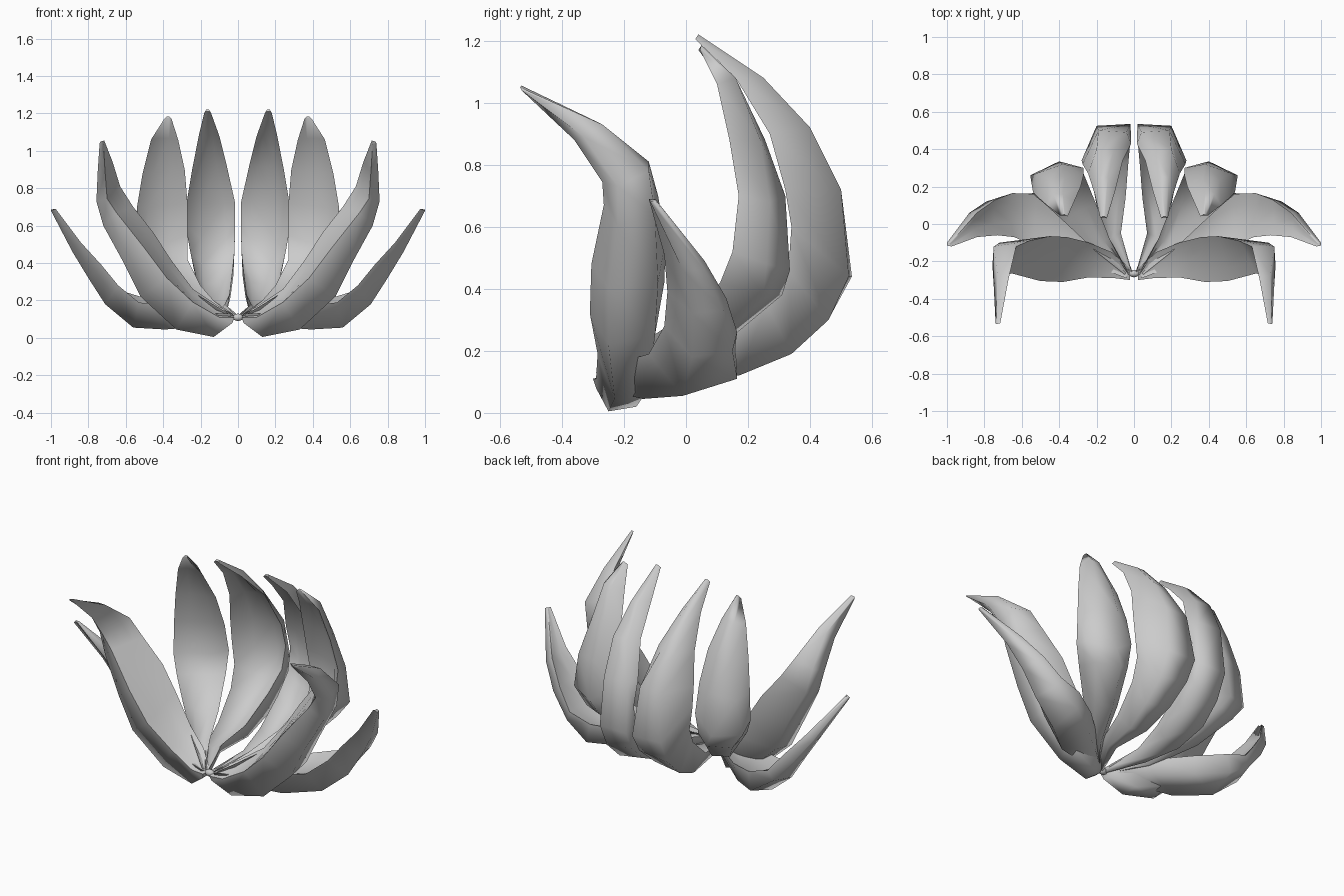
import bpy, bmesh, math
from mathutils import Vector

grey = bpy.data.materials.new("petal_grey")
grey.diffuse_color = (0.6, 0.6, 0.6, 1)


def finish(name, bm):
    bmesh.ops.recalc_face_normals(bm, faces=bm.faces)
    me = bpy.data.meshes.new(name)
    bm.to_mesh(me)
    bm.free()
    me.materials.append(grey)
    ob = bpy.data.objects.new(name, me)
    bpy.context.collection.objects.link(ob)
    bpy.context.view_layer.objects.active = ob
    ob.select_set(True)
    bpy.ops.object.shade_smooth_by_angle(angle=math.radians(85))
    ob.select_set(False)
    return ob


def petal(name, fill, rows):
    """Loft a section; each row is edge, two outer corners, edge.
    fill sets how far the inner face is raised towards the edges."""
    bm = bmesh.new()
    rings = []
    for r in rows:
        e1, s1, s2, e2 = (Vector(r[i:i + 3]) for i in (0, 3, 6, 9))
        i1 = s1.lerp(e1.lerp(e2, 0.3), fill)
        i2 = s2.lerp(e1.lerp(e2, 0.7), fill)
        rings.append([bm.verts.new(p) for p in (e1, s1, s2, e2, i2, i1)])
    n = len(rings[0])
    for a, b in zip(rings, rings[1:]):
        for i in range(n):
            j = (i + 1) % n
            bm.faces.new((a[i], a[j], b[j], b[i]))
    bm.faces.new(rings[0])
    bm.faces.new(rings[-1])
    ob = finish(name, bm)
    # matching petal on the other side
    ob.modifiers.new("mirror", 'MIRROR').use_mirror_merge = False


# tall petals beside the centre line
petal("back_petal", 0.6, [
    (.01, -.26, .13, .01, -.25, .10, .02, -.25, .10, .03, -.27, .13),
    (.07, -.05, .18, .09, -.04, .12, .13, -.06, .12, .14, -.10, .18),
    (.045, .14, .23, .06, .18, .14, .17, .17, .12, .20, .10, .22),
    (.03, .33, .35, .04, .35, .22, .20, .34, .19, .23, .26, .35),
    (.02, .44, .45, .025, .475, .33, .20, .46, .30, .255, .33, .46),
    (.015, .47, .58, .02, .535, .44, .20, .525, .44, .28, .34, .60),
    (.015, .43, .72, .04, .49, .72, .19, .50, .72, .275, .32, .72),
    (.06, .34, .92, .11, .39, .92, .20, .40, .92, .245, .27, .90),
    (.10, .18, 1.08, .14, .25, 1.08, .185, .25, 1.08, .21, .16, 1.08),
    (.145, .03, 1.205, .155, .04, 1.22, .17, .04, 1.22, .18, .03, 1.205)])

# second pair, fanned outward
petal("back_side_petal", 0.65, [
    (.03, -.26, .13, .03, -.25, .10, .04, -.25, .10, .05, -.27, .13),
    (.13, -.08, .20, .17, -.08, .13, .20, -.11, .14, .20, -.15, .22),
    (.20, .10, .28, .26, .13, .23, .36, .10, .24, .36, .00, .32),
    (.27, .27, .42, .35, .31, .38, .48, .25, .38, .48, .11, .42),
    (.27, .30, .55, .40, .335, .46, .555, .26, .48, .53, .15, .52),
    (.27, .26, .72, .38, .32, .70, .52, .27, .68, .54, .17, .70),
    (.285, .20, .90, .37, .255, .88, .46, .24, .88, .51, .14, .88),
    (.32, .12, 1.06, .38, .16, 1.08, .43, .16, 1.08, .465, .10, 1.06),
    (.355, .04, 1.17, .37, .05, 1.185, .38, .05, 1.185, .395, .045, 1.17)])

# low petals reaching out to the sides
petal("side_petal", 0.8, [
    (.02, -.25, .12, .03, -.24, .10, .05, -.27, .09, .04, -.29, .13),
    (.20, -.07, .17, .20, -.09, .10, .20, -.20, .06, .20, -.23, .13),
    (.36, .07, .19, .38, .06, .09, .39, -.14, .045, .38, -.19, .17),
    (.52, .16, .22, .54, .165, .11, .56, -.01, .055, .53, -.12, .19),
    (.65, .165, .26, .68, .15, .20, .71, .02, .18, .64, -.07, .28),
    (.74, .13, .37, .79, .12, .33, .80, .02, .32, .73, -.06, .39),
    (.84, .06, .49, .88, .06, .46, .885, -.01, .46, .84, -.07, .51),
    (.98, -.10, .69, 1.0, -.10, .685, 1.0, -.115, .68, .975, -.12, .69)])

# front petals with tips hooked forward
petal("front_petal", 0.95, [
    (.02, -.24, .12, .03, -.25, .08, .03, -.29, .08, .02, -.30, .11),
    (.12, -.15, .18, .15, -.16, .02, .13, -.25, .005, .10, -.29, .11),
    (.24, -.10, .26, .34, -.12, .08, .33, -.23, .045, .24, -.285, .19),
    (.36, -.07, .42, .52, -.10, .25, .52, -.25, .22, .38, -.31, .32),
    (.45, -.065, .56, .60, -.09, .42, .61, -.25, .40, .50, -.305, .48),
    (.56, -.09, .70, .72, -.10, .64, .72, -.22, .60, .65, -.265, .67),
    (.63, -.12, .81, .75, -.12, .78, .757, -.22, .73, .70, -.27, .745),
    (.67, -.29, .94, .73, -.27, .93, .75, -.33, .89, .71, -.36, .88),
    (.715, -.53, 1.055, .735, -.535, 1.05, .74, -.53, 1.04, .72, -.525, 1.035)])

# small knot joining the petal bases
bm = bmesh.new()
bmesh.ops.create_uvsphere(bm, u_segments=10, v_segments=6, radius=0.02)
for v in bm.verts:
    v.co = Vector((v.co.x * 1.5, v.co.y - .265, v.co.z + .11))
finish("centre_knot", bm)
